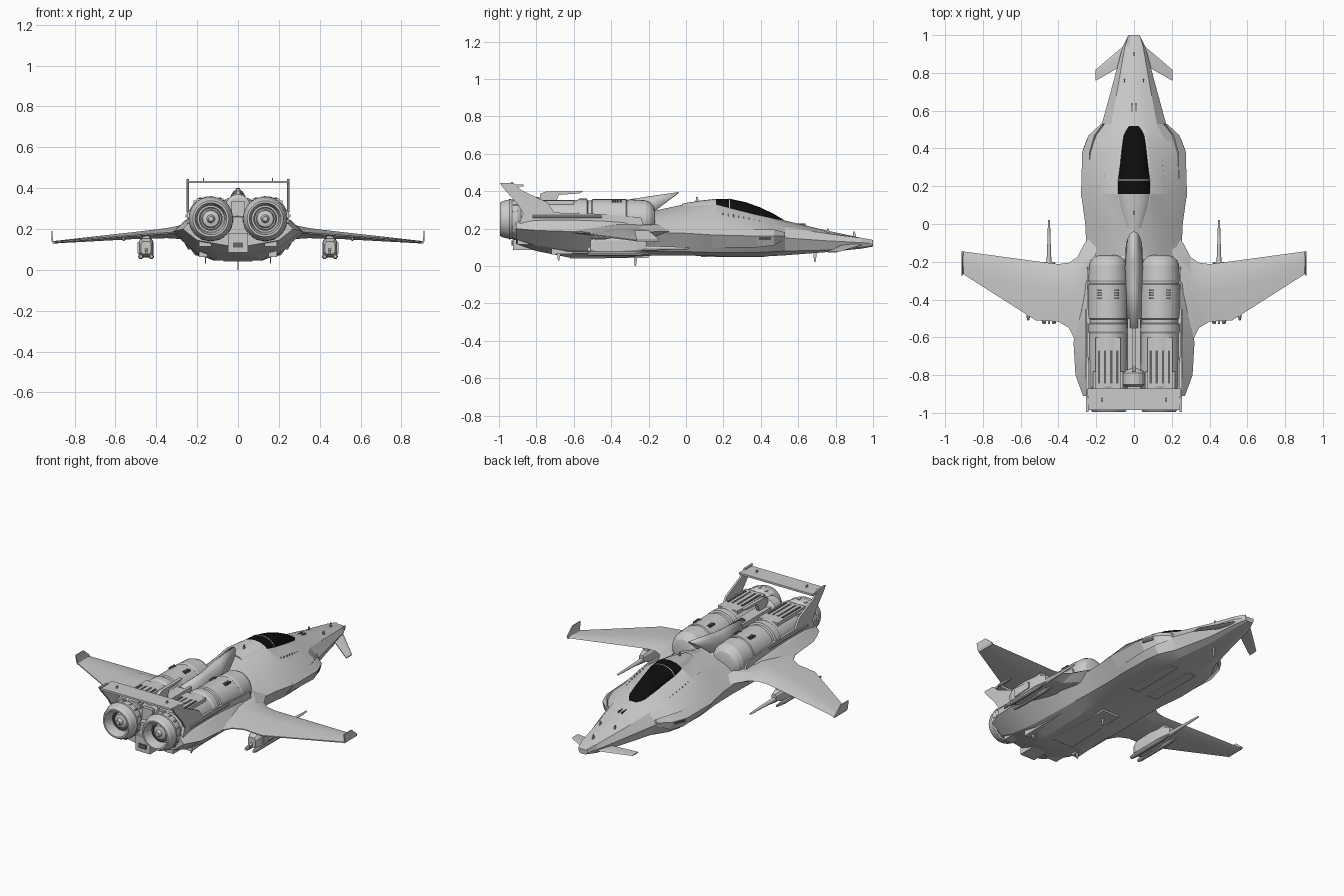
import bpy, bmesh, math

def material(name, c):
    m = bpy.data.materials.new(name)
    m.diffuse_color = (c, c, c, 1)
    return m

GLASS = material("dark_glass", 0.004)
DARK = material("dark_metal", 0.13)

def finish(name, bm, mirror=False, mat=None):
    bmesh.ops.recalc_face_normals(bm, faces=bm.faces)
    me = bpy.data.meshes.new(name)
    bm.to_mesh(me)
    bm.free()
    ob = bpy.data.objects.new(name, me)
    bpy.context.collection.objects.link(ob)
    if mirror:
        ob.modifiers.new("mirror", 'MIRROR').use_mirror_merge = False
    if mat:
        me.materials.append(mat)
    return ob

def loft(name, rings, cap=True, closed=True, mirror=False, mat=None):
    bm = bmesh.new()
    vs = [[bm.verts.new(p) for p in r] for r in rings]
    n = len(rings[0])
    for a, b in zip(vs, vs[1:]):
        for i in range(n if closed else n - 1):
            j = (i + 1) % n
            bm.faces.new((a[i], a[j], b[j], b[i]))
    if cap:
        bm.faces.new(vs[0])
        bm.faces.new(vs[-1])
    return finish(name, bm, mirror, mat)

def lathe(name, prof, x, z, seg=32, mirror=True, mat=None):
    # profile of (y, radius) turned around an axis along y
    rings = [[(x + r * math.cos(2 * math.pi * i / seg), y, z + r * math.sin(2 * math.pi * i / seg))
              for i in range(seg)] for y, r in prof]
    return loft(name, rings, mirror=mirror, mat=mat)

def box(name, x, y, z, mirror=True, mat=None, taper=1.0):
    # ranges (low, high); taper shrinks the +y end
    cx, cz = sum(x) / 2, sum(z) / 2
    rings = []
    for yy, t in ((y[0], 1), (y[1], taper)):
        rings.append([(cx + (a - cx) * t, yy, cz + (b - cz) * t)
                      for a, b in ((x[0], z[0]), (x[1], z[0]), (x[1], z[1]), (x[0], z[1]))])
    return loft(name, rings, mirror=mirror, mat=mat)

def side_plate(name, pts, x, t, mirror=True, mat=None):
    # (y, z) outline with thickness along x
    return loft(name, [[(x + s * t / 2, y, z) for y, z in pts] for s in (-1, 1)], mirror=mirror, mat=mat)

def wing(name, stations):
    # stations: x, leading y, trailing y, z, thickness
    rings = []
    for x, le, te, z, t in stations:
        c = te - le
        rings.append([(x, le, z), (x, le + .18 * c, z + t * .42), (x, le + .45 * c, z + t * .5),
                      (x, te, z + .003), (x, te, z - .003), (x, le + .45 * c, z - t * .5),
                      (x, le + .18 * c, z - t * .42)])
    return loft(name, rings, mirror=True)

# Main hull: y, top z, shoulder x z, widest x z, lower x z, belly x z
hull = [
    (1.0, .133, .018, .131, .03, .12, .025, .108, .015, .104),
    (.94, .15, .024, .147, .06, .125, .05, .10, .03, .093),
    (.75, .19, .04, .184, .11, .135, .085, .085, .045, .074),
    (.53, .243, .06, .236, .17, .15, .14, .08, .09, .057),
    (.44, .265, .07, .26, .25, .155, .19, .075, .11, .052),
    (.36, .285, .08, .277, .272, .16, .205, .072, .12, .052),
    (.16, .343, .09, .328, .28, .165, .21, .072, .12, .052),
    (.0, .332, .055, .32, .258, .175, .2, .077, .12, .056),
    (-.17, .295, .045, .285, .25, .18, .2, .08, .12, .056),
    (-.32, .29, .18, .265, .29, .185, .205, .08, .12, .046),
    (-.63, .28, .19, .27, .32, .185, .21, .085, .11, .046),
    (-.80, .27, .19, .265, .31, .19, .205, .11, .09, .08),
    (-.91, .26, .18, .25, .27, .2, .2, .145, .06, .12)]
rings = []
for y, zt, xs, zs, w, zw, wl, zl, wb, zb in hull:
    mid = ((xs + w) / 2 + .006, (zs + zw) / 2 + .014)
    half = [(xs, zs), mid, (w, zw), (wl, zl), (wb, zb)]
    rings.append([(0, y, zt)] + [(a, y, b) for a, b in half] + [(-a, y, b) for a, b in reversed(half)])
loft("hull", rings)

# Cockpit glass and its frame
def arch(y, w, z0, z1, n=12):
    return [(w * math.cos(math.pi * i / n), y, z0 + (z1 - z0) * math.sin(math.pi * i / n) ** .8) for i in range(n + 1)]
glass = [(.52, .035, .225, .248), (.47, .058, .235, .278), (.40, .066, .25, .312), (.32, .075, .265, .341),
         (.24, .086, .285, .358), (.16, .095, .295, .358)]
loft("canopy_glass", [arch(*g) for g in glass], mat=GLASS)
loft("canopy_frame", [arch(.236, .0875, .285, .360), arch(.23, .0885, .286, .360)])
loft("canopy_fairing", [arch(.16, .1, .285, .359), arch(.08, .085, .28, .35), arch(-.02, .052, .28, .334)])

# Dorsal air scoop with a raked lip
scoop = []
for y, w, z0, z1, rake in ((-.04, .046, .29, .395, .13), (-.2, .048, .27, .372, .05), (-.34, .044, .26, .35, 0),
                           (-.55, .04, .26, .345, 0)):
    scoop.append([(px, py - rake * (1 - (pz - z0) / (z1 - z0)), pz) for px, py, pz in arch(y, w, z0, z1)])
ob = loft("dorsal_scoop", scoop, cap=False, closed=False)
ob.modifiers.new("wall", 'SOLIDIFY').thickness = .006
box("spine", (-.035, .035), (-.88, -.5), (.2, .335), mirror=False)
side_plate("spine_fin", [(-.78, .33), (-.78, .385), (-.75, .398), (-.55, .4), (-.57, .388), (-.68, .38), (-.7, .33)],
           0, .02, mirror=False)
lathe("spine_dome", [(-.86, .045), (-.85, .06), (-.79, .06), (-.765, .03)], 0, .31, 16, mirror=False)

# Engine nacelles, decks, vents and nozzles
EX, EZ = .137, .25
lathe("engine_nacelle", [(-.165, .045), (-.172, .07), (-.19, .09), (-.215, .101), (-.30, .106), (-.305, .103),
                         (-.315, .103), (-.32, .107), (-.50, .107), (-.505, .1), (-.525, .1), (-.53, .11),
                         (-.57, .11), (-.58, .104), (-.86, .104), (-.89, .09)], EX, EZ)
box("engine_deck", (EX - .066, EX + .066), (-.87, -.6), (.25, .35))
box("deck_step", (EX - .08, EX + .08), (-.87, -.78), (.25, .34))
for i in range(4):
    x = EX - .048 + i * .032
    box("deck_louver", (x - .006, x + .006), (-.845, -.67), (.34, .354), mat=DARK)
for x in (EX - .032, EX + .032):
    for i in range(4):
        y = -.35 - i * .014
        box("nacelle_vent", (x - .025, x + .025), (y - .004, y + .004), (.33, .3515), mat=DARK)
lathe("engine_nozzle", [(-.86, .08), (-.885, .1), (-.9, .108), (-.925, .109), (-.93, .106), (-.945, .108),
                        (-.95, .104), (-.98, .097), (-.995, .088), (-.995, .078), (-.965, .07), (-.93, .066),
                        (-.93, .045), (-.95, .04), (-.955, .02), (-.975, .012)], EX - .004, EZ)
lathe("nozzle_core_ring", [(-.925, .058), (-.945, .058), (-.945, .05), (-.925, .05)], EX - .004, EZ, mat=DARK)
for i in range(16):
    a = 2 * math.pi * i / 16
    x, z = EX - .004 + .106 * math.cos(a), EZ + .106 * math.sin(a)
    box("nozzle_lug", (x - .005, x + .005), (-.925, -.9), (z - .005, z + .005))
box("tail_block", (-.05, .05), (-.925, -.8), (.085, .18), mirror=False)
box("tail_light", (-.025, .025), (-.932, -.92), (.11, .135), mirror=False, mat=DARK)

# Side rails beside the engines
side_plate("engine_rail", [(-.22, .2), (-.24, .26), (-.5, .28), (-.87, .29), (-.9, .2)], .238, .022)
lathe("rail_pipe", [(-.82, .008), (-.45, .008)], .25, .265, 10)

# Main wings with winglets
wing("main_wing", [(.2, -.03, -.7, .185, .09), (.26, -.1, -.68, .185, .075), (.3, -.175, -.64, .183, .062),
                   (.345, -.205, -.55, .18, .05), (.40, -.212, -.517, .176, .044), (.52, -.197, -.51, .167, .034),
                   (.905, -.145, -.265, .135, .012)])
loft("winglet", [[(.9, -.145, .13), (.9, -.265, .13), (.908, -.265, .13), (.908, -.145, .13)],
                 [(.906, -.147, .145), (.906, -.265, .145), (.914, -.265, .145), (.914, -.147, .145)],
                 [(.908, -.2, .19), (.908, -.275, .19), (.913, -.275, .19), (.913, -.2, .19)]], mirror=True)
lathe("wing_actuator", [(-.51, .005), (-.49, .01), (-.43, .01), (-.4, .004)], .56, .152, 10)

# Nose canards
wing("canard", [(.04, .955, .84, .115, .016), (.07, .93, .835, .11, .014), (.205, .815, .757, .075, .006)])

# Tail spoiler on swept posts
box("spoiler_plate", (-.25, .25), (-.985, -.87), (.424, .436), mirror=False)
side_plate("spoiler_post", [(-.7, .28), (-.74, .34), (-.88, .405), (-.92, .443), (-.995, .445), (-.98, .42),
                            (-.9, .33), (-.87, .28)], .247, .012)

# Gun pods below the wings
box("gun_pylon", (.432, .468), (-.46, -.25), (.12, .18))
loft("gun_body", [[(.45 + a * w, y, .108 + b * h) for a, b in
                   ((-1, .6), (-.7, 1), (.7, 1), (1, .6), (1, -.6), (.7, -1), (-.7, -1), (-1, -.6))]
                  for y, w, h in ((-.51, .025, .03), (-.48, .035, .046), (-.36, .036, .048),
                                  (-.27, .03, .038), (-.21, .015, .02))], mirror=True)
lathe("gun_barrel", [(-.25, .015), (-.2, .013), (-.13, .01), (-.03, .007), (.02, .005)], .45, .095, 12)
for x in (.424, .476):
    lathe("gun_side_tube", [(-.53, .008), (-.51, .013), (-.27, .013), (-.2, .006)], x, .066, 10)
box("gun_sight", (.478, .492), (-.45, -.33), (.08, .135), taper=.7)
side_plate("gun_tail_fin", [(-.53, .095), (-.48, .12), (-.45, .08), (-.52, .075)], .45, .012)

# Cheek intakes and belly panels
loft("cheek_intake", [[(.165, .53, .14), (.175, .53, .16), (.165, .53, .18), (.15, .53, .16)],
                      [(.225, .47, .11), (.24, .47, .16), (.21, .47, .195), (.19, .47, .15)],
                      [(.245, .38, .1), (.274, .38, .16), (.235, .38, .195), (.2, .38, .15)],
                      [(.235, .14, .1), (.281, .14, .166), (.24, .14, .2), (.2, .14, .15)]], mirror=True)
loft("cheek_slot", [[(.243, .455, .14), (.247, .455, .155), (.23, .455, .155), (.23, .455, .14)],
                    [(.268, .39, .14), (.272, .39, .155), (.24, .39, .155), (.24, .39, .14)]], mirror=True, mat=DARK)
box("belly_keel", (-.07, .07), (-.62, -.2), (.04, .07), mirror=False, taper=.8)
box("belly_door", (.035, .095), (.08, .42), (.047, .07))
box("belly_skid", (.15, .19), (-.72, -.35), (.062, .12), taper=.6)
box("tail_flap", (.13, .19), (-.9, -.78), (.115, .16))
box("nose_vent", (.008, .014), (.58, .64), (.2, .226), mat=DARK)

# Rivet rows around the cockpit
for i in range(14):
    t = i / 13
    x, y = .135 + .02 * math.sin(t * math.pi), .42 - .36 * t
    z = .234 + .05 * math.sin(min(t, .75) / .75 * math.pi / 2)
    box("rivet", (x - .002, x + .002), (y - .002, y + .002), (z - .02, z))

# Antennas: x, y, base z, tip z
for x, y, z0, z1 in ((0, -.27, .05, 0), (0, .9, .15, .185), (0, .69, .075, .02), (.05, .76, .17, .2),
                     (0, .06, .34, .37), (.16, -.68, .07, .03), (.17, -.93, .43, .45)):
    side_plate("antenna", [(y - .01, z0), (y + .01, z0), (y + .003, z1), (y - .005, z1)], x, .005, mirror=x > 0)

# Smooth round parts, keep creases sharp
for o in bpy.data.objects:
    o.select_set(o.type == 'MESH')
    bpy.context.view_layer.objects.active = o
bpy.ops.object.shade_smooth_by_angle(angle=math.radians(16))
